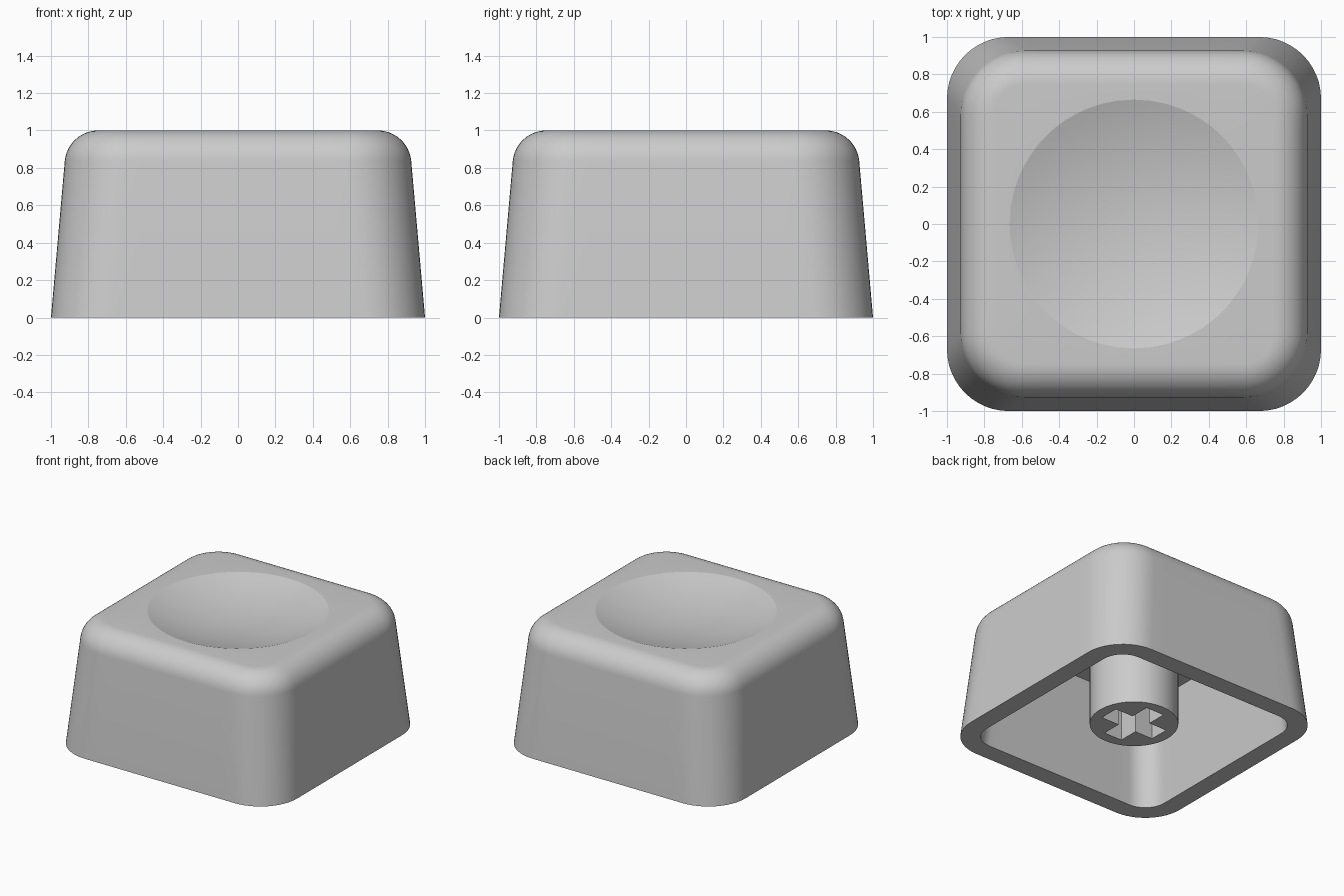
import bpy
import bmesh
from math import sin, cos, pi, radians, sqrt, atan2

cube = bpy.data.objects.get("Cube")
if cube:
    bpy.data.objects.remove(cube, do_unlink=True)

# Single plastic colour
plastic = bpy.data.materials.new("light_grey_plastic")
plastic.use_nodes = True
GREY = (0.6, 0.6, 0.6, 1)
plastic.diffuse_color = GREY
plastic.node_tree.nodes["Principled BSDF"].inputs["Base Color"].default_value = GREY

ARC, SIDE = 12, 12


def rounded_square(half, radius):
    """Counter-clockwise outline with arc corners and subdivided sides."""
    points = []
    flat = half - radius
    for corner in range(4):
        turn = corner * pi / 2
        quarter = [(flat + radius * cos(a), flat + radius * sin(a))
                   for a in (i * pi / 2 / ARC for i in range(ARC + 1))]
        quarter += [(flat - 2 * flat * i / SIDE, half) for i in range(1, SIDE)]
        points += [(x * cos(turn) - y * sin(turn), x * sin(turn) + y * cos(turn))
                   for x, y in quarter]
    return points


def add_ring(bm, points, z):
    return [bm.verts.new((x, y, z)) for x, y in points]


def bridge(bm, a, b):
    for i in range(len(a)):
        j = (i + 1) % len(a)
        bm.faces.new((a[i], a[j], b[j], b[i]))


def finish(bm, name):
    bmesh.ops.recalc_face_normals(bm, faces=bm.faces)
    mesh = bpy.data.meshes.new(name)
    bm.to_mesh(mesh)
    bm.free()
    mesh.materials.append(plastic)
    obj = bpy.data.objects.new(name, mesh)
    bpy.context.collection.objects.link(obj)
    bpy.ops.object.select_all(action="DESELECT")
    obj.select_set(True)
    bpy.context.view_layer.objects.active = obj
    bpy.ops.object.shade_smooth_by_angle(angle=radians(12))
    return obj


# Cap shell: cavity, bottom rim, drafted walls, rounded shoulder, dished top
CEILING, FILLET, SHOULDER = 0.85, 0.18, 0.747
DISH_RADIUS, DISH_DEPTH, DISH_STEPS = 0.665, 0.11, 12

bm = bmesh.new()
sections = [(0.78, 0.18, CEILING), (0.85, 0.18, 0), (1, 0.33, 0)]
for i in range(ARC + 1):
    a = radians(5 + 85 * i / ARC)
    sections.append((SHOULDER + FILLET * cos(a), 0.16 + FILLET * cos(a),
                     1 - FILLET + FILLET * sin(a)))
rings = [add_ring(bm, rounded_square(h, r), z) for h, r, z in sections]
bm.faces.new(rings[0])

# Spherical dish sunk into the top
angles = [atan2(v.co.y, v.co.x) for v in rings[-1]]
sphere = (DISH_RADIUS ** 2 + DISH_DEPTH ** 2) / (2 * DISH_DEPTH)
for i in range(DISH_STEPS):
    r = DISH_RADIUS * (1 - i / DISH_STEPS)
    z = 1 - DISH_DEPTH + sphere - sqrt(sphere ** 2 - r ** 2)
    rings.append(add_ring(bm, [(r * cos(a), r * sin(a)) for a in angles], z))
for lower, upper in zip(rings, rings[1:]):
    bridge(bm, lower, upper)
bm.faces.new(rings[-1])
finish(bm, "cap_shell")

# Stem: round post with a cross-shaped socket in its lower end
STEM_BOTTOM, SOCKET_TOP, STEM_RADIUS, STEM_SIDES = 0.06, 0.5, 0.325, 64
ARM, WIDTH = 0.24, 0.08
circle = [(STEM_RADIUS * cos(2 * pi * i / STEM_SIDES),
           STEM_RADIUS * sin(2 * pi * i / STEM_SIDES)) for i in range(STEM_SIDES)]
cross = []
x_arm = [(ARM, -WIDTH), (ARM, WIDTH), (WIDTH, WIDTH)]
for turn in range(4):
    c, s = (1, 0, -1, 0)[turn], (0, 1, 0, -1)[turn]
    cross += [(x * c - y * s, x * s + y * c) for x, y in x_arm]

bm = bmesh.new()
outer = add_ring(bm, circle, STEM_BOTTOM)
inner = add_ring(bm, cross, STEM_BOTTOM)
socket = add_ring(bm, cross, SOCKET_TOP)
bridge(bm, outer, add_ring(bm, circle, CEILING))
bridge(bm, inner, socket)
bm.faces.new(socket)
rim = [bm.edges.get((loop[i - 1], loop[i])) for loop in (outer, inner)
       for i in range(len(loop))]
bmesh.ops.triangle_fill(bm, edges=rim, use_beauty=True, normal=(0, 0, -1))
finish(bm, "stem")
